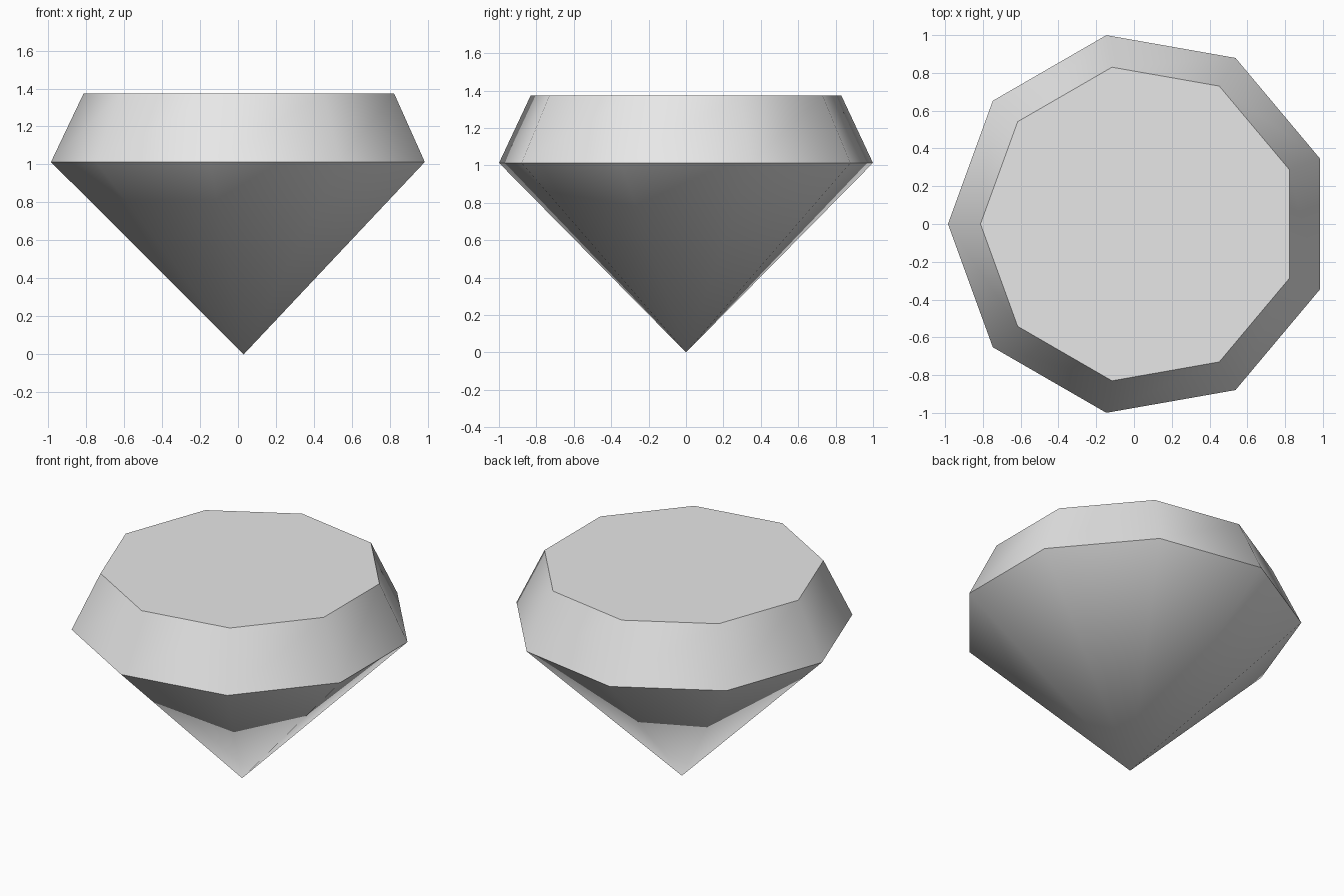
import bpy, bmesh, math

if "Cube" in bpy.data.objects:
    bpy.data.objects.remove(bpy.data.objects["Cube"], do_unlink=True)

SIDES = 9
CENTRE_X = 0.03
GIRDLE_R, GIRDLE_Z = 1.015, 1.013
TABLE_R, TABLE_Z = 0.843, 1.374

# Single stone colour
stone = bpy.data.materials.new("pale grey")
stone.use_nodes = True
colour = (0.8, 0.8, 0.8, 1.0)
stone.diffuse_color = colour
stone.node_tree.nodes["Principled BSDF"].inputs["Base Color"].default_value = colour

bm = bmesh.new()


def ring(radius, z):
    """Nine-sided ring with one corner pointing to -x."""
    angles = [math.pi + 2 * math.pi * i / SIDES for i in range(SIDES)]
    return [bm.verts.new((CENTRE_X + radius * math.cos(a), radius * math.sin(a), z))
            for a in angles]


tip = bm.verts.new((CENTRE_X, 0, 0))
girdle = ring(GIRDLE_R, GIRDLE_Z)
table = ring(TABLE_R, TABLE_Z)

for i in range(SIDES):
    j = (i + 1) % SIDES
    bm.faces.new((tip, girdle[j], girdle[i]))                   # lower cone
    bm.faces.new((girdle[i], girdle[j], table[j], table[i]))    # bevelled crown
bm.faces.new(table)                                             # flat top

mesh = bpy.data.meshes.new("gemstone")
bm.to_mesh(mesh)
bm.free()
mesh.materials.append(stone)
gem = bpy.data.objects.new("gemstone", mesh)
bpy.context.collection.objects.link(gem)

# Smooth around the sides, crisp at the girdle and the table rim
bpy.ops.object.select_all(action='DESELECT')
gem.select_set(True)
bpy.context.view_layer.objects.active = gem
bpy.ops.object.shade_smooth_by_angle(angle=math.radians(45))
